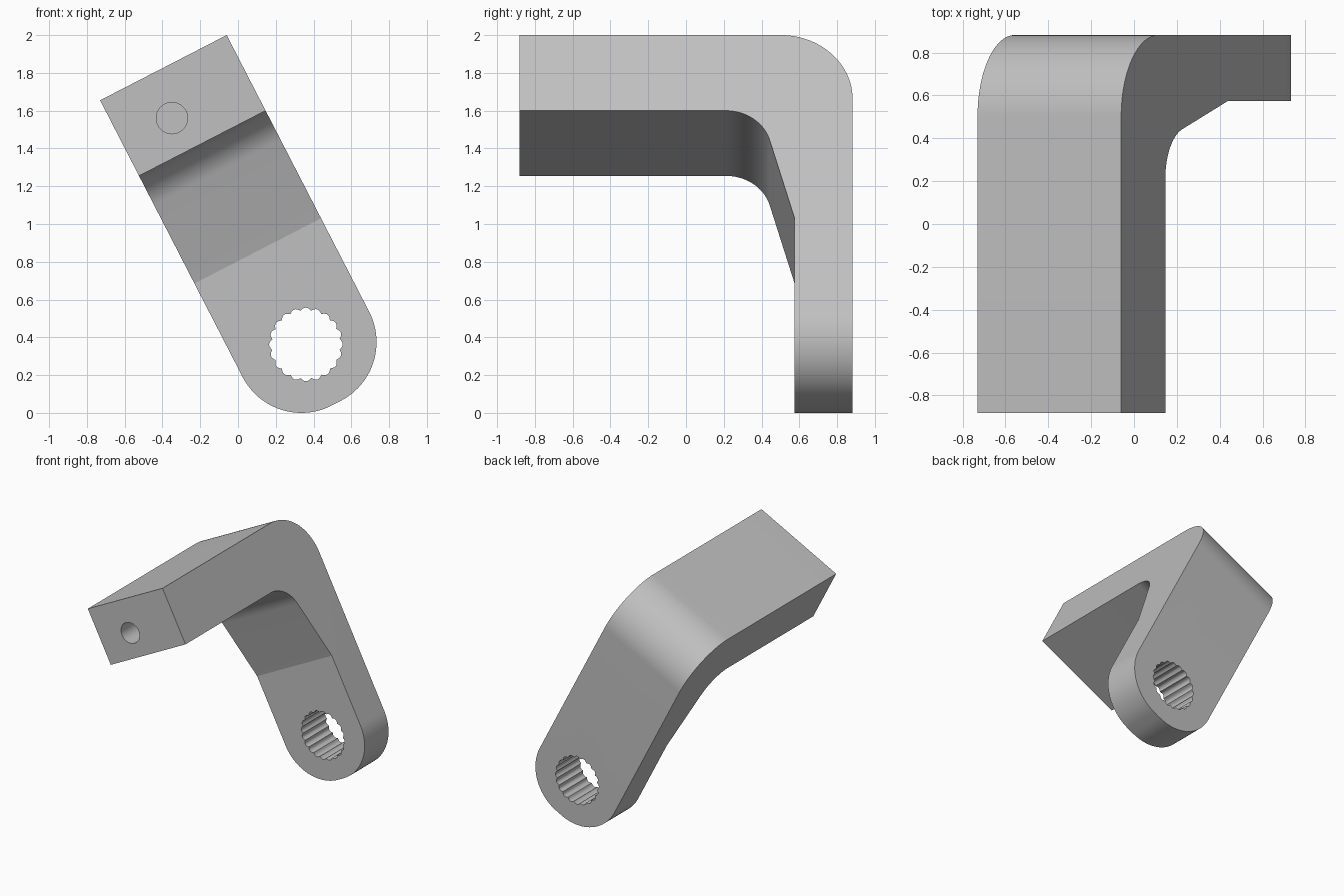
import bpy, bmesh, math
from mathutils import Vector

cube = bpy.data.objects.get("Cube")
if cube:
    bpy.data.objects.remove(cube, do_unlink=True)

# Tilted frame: u runs across the arm, t runs down it from the top face
TILT = math.radians(27.25)
ACROSS = Vector((math.cos(TILT), 0, math.sin(TILT)))
DOWN = Vector((math.sin(TILT), 0, -math.cos(TILT)))
TOP = Vector((-0.395, 0, 1.8275))
HALF, DEPTH = 0.377, 0.882
END_R, HOLE_T = 0.35, 1.648


def place(u, y, t):
    return TOP + ACROSS * u + DOWN * t + Vector((0, y, 0))


def arc(cx, cy, r, start, end, steps):
    angles = [math.radians(start + (end - start) * i / steps) for i in range(steps + 1)]
    return [(cx + r * math.cos(a), cy + r * math.sin(a)) for a in angles]


def prism(name, near, far):
    """Solid between two matching outlines."""
    bm = bmesh.new()
    a = [bm.verts.new(p) for p in near]
    b = [bm.verts.new(p) for p in far]
    bm.faces.new(a)
    bm.faces.new(b[::-1])
    for i in range(len(a)):
        j = (i + 1) % len(a)
        bm.faces.new((a[j], a[i], b[i], b[j]))
    bmesh.ops.recalc_face_normals(bm, faces=bm.faces)
    mesh = bpy.data.meshes.new(name)
    bm.to_mesh(mesh)
    bm.free()
    obj = bpy.data.objects.new(name, mesh)
    bpy.context.collection.objects.link(obj)
    return obj


def through_y(name, outline, y0, y1):
    return prism(name, [place(u, y0, t) for u, t in outline],
                 [place(u, y1, t) for u, t in outline])


def cut(obj, cutter, operation):
    cutter.hide_render = True
    mod = obj.modifiers.new(cutter.name, "BOOLEAN")
    mod.operation, mod.object, mod.solver = operation, cutter, "EXACT"
    bpy.context.view_layer.objects.active = obj
    bpy.ops.object.modifier_apply(modifier=mod.name)
    bpy.data.objects.remove(cutter, do_unlink=True)


# Bent side profile (y, t): outer bend, arm, sloping web, inner fillet
R_OUT, R_IN = 0.38, 0.24
profile = [(-DEPTH, 0)]
profile += arc(DEPTH - R_OUT, R_OUT, R_OUT, -90, 0, 24)
profile += [(DEPTH, 2.2), (0.575, 2.2), (0.575, 1.091)]
profile += arc(0.212, 0.45 + R_IN, R_IN, -15.5, -90, 18)
profile += [(-DEPTH, 0.45)]
bracket = prism("bent_bracket", [place(-0.5, y, t) for y, t in profile],
                [place(0.5, y, t) for y, t in profile])

# Trim to the arm width with a rounded lower end
inset = HALF - END_R
outline = [(-HALF, -0.2), (HALF, -0.2)]
outline += arc(inset, HOLE_T, END_R, 0, 90, 24)
outline += arc(-inset, HOLE_T, END_R, 90, 180, 24)
cut(bracket, through_y("outline_trim", outline, -1.2, 1.2), "INTERSECT")

# Splined bore through the lower end
TEETH, STEPS = 20, 8
bore = []
for i in range(TEETH * STEPS):
    a = math.tau * i / (TEETH * STEPS)
    r = 0.18 + 0.015 * abs(math.sin(TEETH * a / 2))
    bore.append((r * math.cos(a), HOLE_T + r * math.sin(a)))
cut(bracket, through_y("splined_bore", bore, 0.3, 1.2), "DIFFERENCE")

# Blind round hole in the front end
pin_hole = arc(-0.082, 0.258, 0.083, 0, 360, 40)[:-1]
cut(bracket, through_y("pin_hole", pin_hole, -1.2, -0.3), "DIFFERENCE")

# Plain grey metal
grey = bpy.data.materials.new("grey_metal")
grey.use_nodes = True
color = (0.53, 0.53, 0.53, 1)
grey.diffuse_color = color
grey.node_tree.nodes["Principled BSDF"].inputs["Base Color"].default_value = color
bracket.data.materials.clear()
bracket.data.materials.append(grey)

# Smooth bends, crisp creases
bpy.ops.object.select_all(action="DESELECT")
bracket.select_set(True)
bpy.context.view_layer.objects.active = bracket
bpy.ops.object.shade_smooth_by_angle(angle=math.radians(12))
